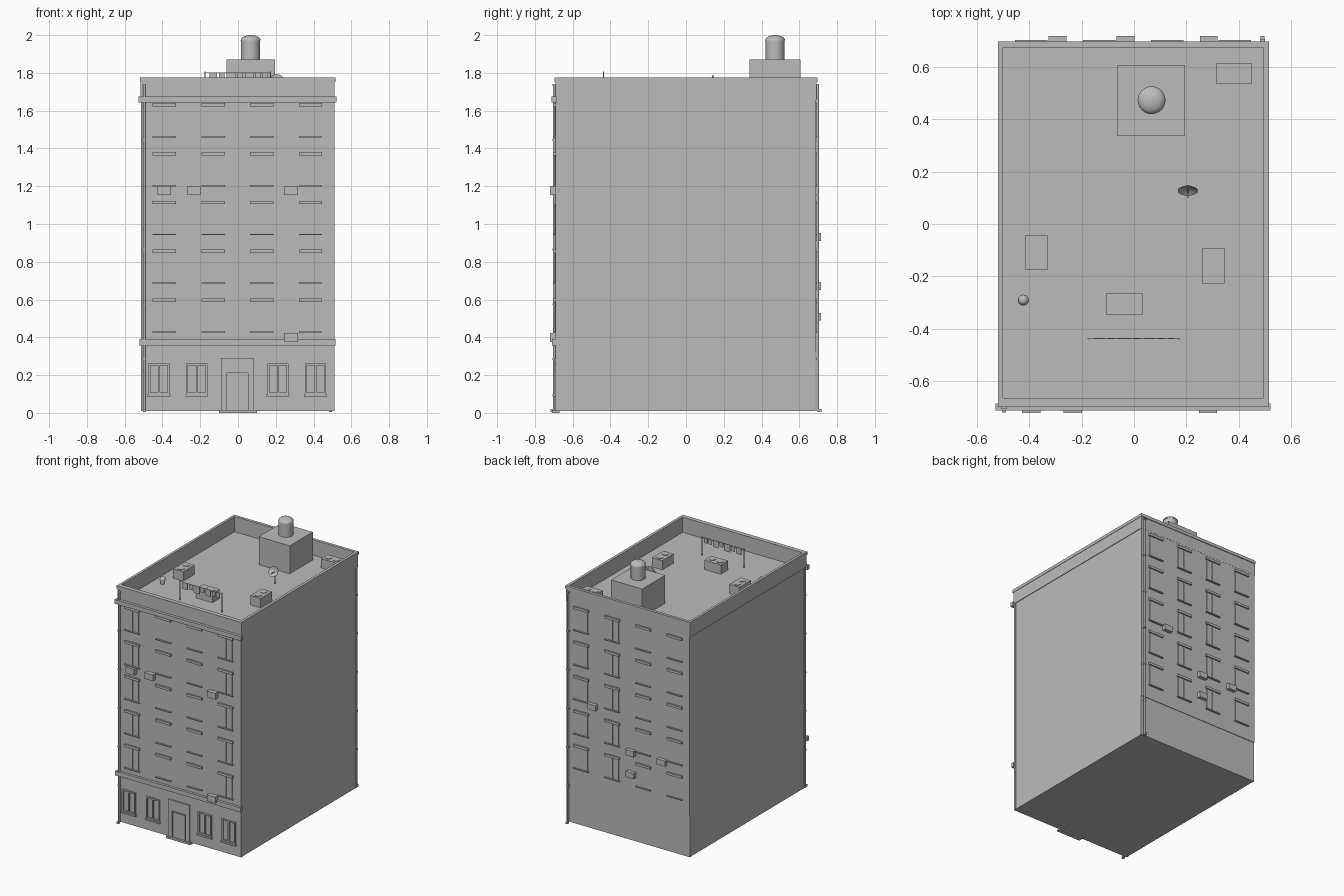
import bpy, bmesh, math
from mathutils import Matrix

cube = bpy.data.objects.get("Cube")
if cube:
    bpy.data.objects.remove(cube, do_unlink=True)

grey = bpy.data.materials.new("plain grey")
grey.use_nodes = True
COLOR = (0.5, 0.5, 0.5, 1)
grey.diffuse_color = COLOR
grey.node_tree.nodes["Principled BSDF"].inputs["Base Color"].default_value = COLOR


def finish(name, bm, smooth=False):
    mesh = bpy.data.meshes.new(name)
    bm.to_mesh(mesh)
    bm.free()
    mesh.materials.append(grey)
    obj = bpy.data.objects.new(name, mesh)
    bpy.context.collection.objects.link(obj)
    if smooth:
        bpy.ops.object.select_all(action="DESELECT")
        obj.select_set(True)
        bpy.context.view_layer.objects.active = obj
        bpy.ops.object.shade_smooth_by_angle(angle=math.radians(40))
    return obj


def add_box(bm, x, y, z):
    """Box from (low, high) ranges."""
    size = Matrix.Diagonal((x[1] - x[0], y[1] - y[0], z[1] - z[0], 1))
    centre = Matrix.Translation((sum(x) / 2, sum(y) / 2, sum(z) / 2))
    bmesh.ops.create_cube(bm, size=1, matrix=centre @ size)


def boxes(name, ranges):
    bm = bmesh.new()
    for r in ranges:
        add_box(bm, *r)
    return finish(name, bm)


def add_tube(bm, x, y, z0, z1, r, sides=12):
    bmesh.ops.create_cone(bm, cap_ends=True, segments=sides, radius1=r, radius2=r, depth=z1 - z0,
                          matrix=Matrix.Translation((x, y, (z0 + z1) / 2)))


def lathe(name, profile, matrix, sides=24):
    """Turn an (r, z) profile around z."""
    bm = bmesh.new()
    verts = [bm.verts.new((r, 0, z)) for r, z in profile]
    edges = [bm.edges.new(pair) for pair in zip(verts, verts[1:])]
    bmesh.ops.spin(bm, geom=verts + edges, axis=(0, 0, 1), cent=(0, 0, 0),
                   angle=math.tau, steps=sides)
    bmesh.ops.remove_doubles(bm, verts=bm.verts, dist=1e-5)
    bmesh.ops.recalc_face_normals(bm, faces=bm.faces)
    bm.transform(matrix)
    return finish(name, bm, True)


# Main shell
FRONT, BACK, ROOF, TOP = -0.69, 0.685, 1.66, 1.775
LEFT, RIGHT = -0.513, 0.51
boxes("building_body", [((LEFT + .003, RIGHT - .003), (-0.675, 0.68), (0.01, ROOF))])
boxes("front_facade", [((LEFT, RIGHT), (FRONT, -0.67), (0.01, ROOF))])
boxes("back_facade", [((LEFT, RIGHT), (0.67, BACK), (0.01, 0.32)),
                      ((LEFT, RIGHT), (0.67, BACK + .004), (0.32, ROOF))])
px, py = (-0.516, 0.512), (-0.69, 0.69)
boxes("parapet", [
    (px, (py[0], -0.667), (ROOF, 1.752)), (px, (0.674, py[1]), (ROOF, 1.752)),
    ((px[0], -0.5), (-0.667, 0.674), (ROOF, 1.752)), ((0.494, px[1]), (-0.667, 0.674), (ROOF, 1.752))])
cx, cy = (-0.519, 0.515), (-0.697, 0.695)
boxes("parapet_cap", [
    (cx, (cy[0], -0.664), (1.752, TOP)), (cx, (0.673, cy[1]), (1.752, TOP)),
    ((cx[0], -0.5), (-0.664, 0.673), (1.752, TOP)), ((0.494, cx[1]), (-0.664, 0.673), (1.752, TOP))])
boxes("cornice", [((-0.527, 0.521), (-0.711, -0.685), (1.643, 1.675))])
boxes("ledge", [((-0.522, 0.516), (-0.709, -0.685), (0.357, 0.39))])

# Upper windows on both facades
COLUMNS = (-0.391, -0.132, 0.126, 0.384)
FLOORS = [0.43 + 0.2585 * i for i in range(5)]


def upper_windows(side, wall, d):
    panes, trims = [], []

    def out(a, b):
        return tuple(sorted((wall + d * a, wall + d * b)))
    for x in COLUMNS:
        for z in FLOORS:
            trims.append(((x - .062, x + .062), out(-.005, .013), (z + .158, z + .176)))
            trims.append(((x - .062, x + .062), out(-.005, .013), (z - .006, z + .001)))
            panes.append(((x - .052, x + .052), out(-.005, .003), (z, z + .158)))
            panes.append(((x - .004, x + .004), out(-.005, .005), (z, z + .158)))
    boxes(side + "_window_panes", panes)
    boxes(side + "_window_trims", trims)


upper_windows("front", FRONT, -1)
upper_windows("back", BACK + .004, 1)

# Ground floor windows
frames, sills = [], []
for x in (-0.418, -0.218, 0.212, 0.41):
    for dx in (-.051, 0, .051):
        frames.append(((x + dx - .005, x + dx + .005), (-0.7, -0.685), (0.098, 0.262)))
    for z in (0.098, 0.252):
        frames.append(((x - .056, x + .056), (-0.7, -0.685), (z, z + .01)))
    sills.append(((x - .06, x + .06), (-0.706, -0.685), (0.086, 0.098)))
boxes("shop_window_frames", frames)
boxes("shop_window_sills", sills)

# Entrance
boxes("door_surround", [((-0.09, -0.057), (-0.7, -0.685), (0.01, 0.29)),
                        ((0.053, 0.086), (-0.7, -0.685), (0.01, 0.29)),
                        ((-0.057, 0.053), (-0.7, -0.685), (0.21, 0.29))])
boxes("door_leaf", [((-0.05, 0.046), (-0.694, -0.685), (0.01, 0.2))])
boxes("door_step", [((-0.1, 0.1), (-0.71, -0.67), (0, 0.014))])

# Window air conditioners
coolers = [((x - .035, x + .035), (-0.721, -0.68), (z, z + .047))
           for x, z in ((-.391, 1.153), (-.234, 1.153), (.282, 1.153), (.282, .375))]
coolers += [((x - .034, x + .034), (0.68, 0.716), (z, z + .042))
            for x, z in ((.285, .911), (-.032, .651), (-.292, .651), (-.032, .488))]
boxes("window_coolers", coolers)

# Drain pipes with brackets and feet
for name, x, y, d in (("front_drainpipe", -0.496, -0.698, -1), ("back_drainpipe", 0.49, 0.697, 1)):
    bm = bmesh.new()
    add_tube(bm, x, y, 0.01, 1.73, 0.007)
    for i in range(6):
        add_box(bm, (x - .01, x + .01), (y - .008, y + .008), (0.28 + .29 * i, 0.29 + .29 * i))
    add_box(bm, (x - .008, x + .008), tuple(sorted((y, y + d * .02))), (0.004, 0.02))
    finish(name, bm, True)

# Roof house and water tank
boxes("roof_house", [((-0.062, 0.195), (0.335, 0.607), (ROOF - .01, 1.87))])
dome = [(0.053 * math.cos(a), 1.972 + 0.028 * math.sin(a))
        for a in (math.pi / 2 * i / 6 for i in range(6))]
lathe("water_tank", [(0, 1.865), (0.05, 1.865), (0.05, 1.972)] + dome + [(0, 2)],
      Matrix.Translation((0.067, 0.472, 0)))

# Rooftop units with two fans each
units = (((.315, .448), (.534, .614)), ((-.414, -.33), (-.176, -.042)),
         ((.261, .345), (-.226, -.092)), ((-.105, .032), (-.347, -.263)))
boxes("roof_units", [(x, y, (ROOF - .005, 1.73)) for x, y in units])
bm = bmesh.new()
for x, y in units:
    mx, my = sum(x) / 2, sum(y) / 2
    wide = x[1] - x[0] > y[1] - y[0]
    for s in (-.032, .032):
        add_tube(bm, mx + s * wide, my + s * (not wide), 1.728, 1.734, 0.024, 16)
finish("roof_unit_fans", bm, True)

# Satellite dish facing forward and up
tilt = Matrix.Translation((0.205, 0.14, 1.752)) @ Matrix.Rotation(math.radians(62), 4, "X")
bowl = [(0.038 * t, 0.014 * t * t) for t in (0, .35, .7, 1)]
lathe("dish_bowl", bowl + [(r, z + .002) for r, z in reversed(bowl)], tilt)
bm = bmesh.new()
add_tube(bm, 0.205, 0.145, ROOF, 1.75, 0.004)
add_box(bm, (0.203, 0.207), (0.1, 0.14), (1.75, 1.754))
finish("dish_mount", bm)

# Roof vent
lathe("roof_vent", [(0, ROOF), (.013, ROOF), (.013, 1.69), (.021, 1.692), (.018, 1.705), (.01, 1.712), (0, 1.714)],
      Matrix.Translation((-0.422, -0.29, 0)), 16)

# Clothes line
bm = bmesh.new()
for x in (-0.174, 0.172):
    add_tube(bm, x, -0.437, ROOF, 1.807, 0.003, 8)
add_box(bm, (-0.174, 0.172), (-0.438, -0.436), (1.799, 1.801))
finish("clothes_line", bm)
laundry, x = [], -0.152
for width, drop in ((.042, .05), (.03, .04), (.05, .055), (.03, .035), (.045, .05), (.028, .04), (.028, .04)):
    laundry.append(((x, x + width), (-0.439, -0.435), (1.801 - drop, 1.801)))
    x += width + .009
boxes("laundry", laundry)
